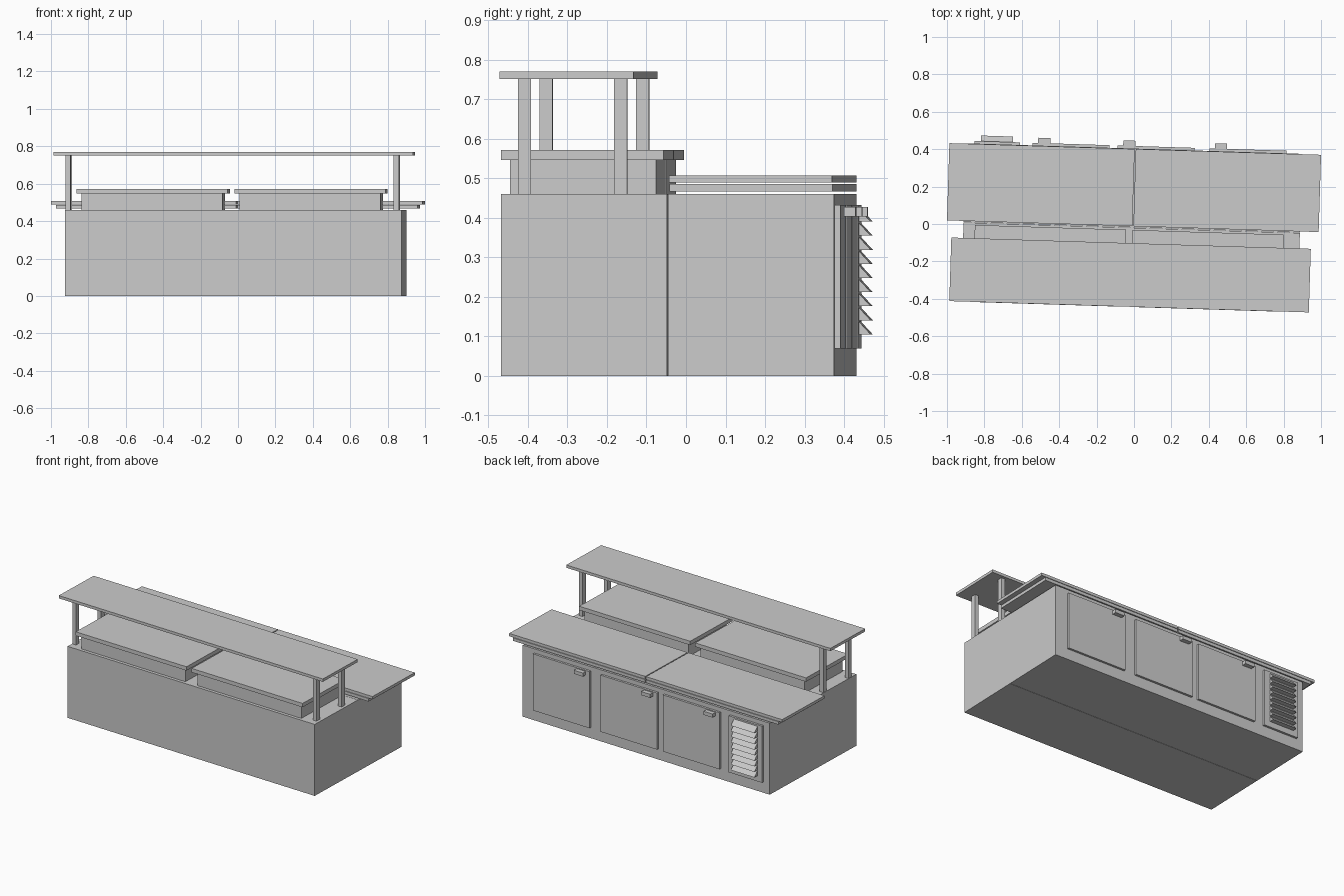
import bpy, math

if "Cube" in bpy.data.objects:
    bpy.data.objects.remove(bpy.data.objects["Cube"])

TURN = -0.0314  # whole unit sits slightly rotated about z


def prism(name, profile, u0, u1):
    """Extrude a (y, z) profile along local x, then turn it with the unit."""
    n = len(profile)
    verts = [(u, y, z) for u in (u0, u1) for y, z in profile]
    faces = [tuple(reversed(range(n))), tuple(range(n, 2 * n))]
    faces += [(i, (i + 1) % n, n + (i + 1) % n, n + i) for i in range(n)]
    me = bpy.data.meshes.new(name)
    me.from_pydata(verts, [], faces)
    me.update()
    ob = bpy.data.objects.new(name, me)
    ob.rotation_euler.z = TURN
    bpy.context.collection.objects.link(ob)
    return ob


def box(name, u0, u1, v0, v1, z0, z1):
    return prism(name, [(v0, z0), (v1, z0), (v1, z1), (v0, z1)], u0, u1)


# Cabinet bodies, front and back halves
box("front_cabinet", -0.911, 0.888, -0.441, -0.020, 0, 0.46)
box("back_cabinet", -0.911, 0.888, -0.018, 0.403, 0, 0.46)

# Worktop boards at the back, each with a thinner backing board
for side, a, b in (("left", -1.0, -0.009), ("right", -0.003, 0.988)):
    box(side + "_worktop", a, b, -0.012, 0.401, 0.489, 0.507)
    a2, b2 = (a + 0.028, b) if side == "left" else (a, b - 0.028)
    box(side + "_worktop_backing", a2, b2, -0.012, 0.401, 0.467, 0.486)

# Raised bins with overhanging lids at the front
for side, a, b in (("left", -0.850, -0.043), ("right", -0.006, 0.802)):
    box(side + "_bin", a + 0.026, b - 0.026, -0.421, -0.051, 0.46, 0.547)
    box(side + "_bin_lid", a, b, -0.444, -0.032, 0.547, 0.572)

# Overshelf and its posts
box("overshelf", -0.974, 0.949, -0.443, -0.103, 0.752, 0.77)
for u in (-0.896, 0.857):
    for v in (-0.382, -0.138):
        box("shelf_post", u - 0.013, u + 0.013, v - 0.0165, v + 0.0165, 0.46, 0.752)

# Doors with pull handles on the back
for u in (-0.555, -0.100, 0.390):
    box("door", u, u + 0.412, 0.403, 0.417, 0.069, 0.433)
    box("door_handle", u + 0.029, u + 0.094, 0.417, 0.445, 0.404, 0.427)

# Vent panel with louvre slats
box("vent_panel", -0.865, -0.622, 0.403, 0.417, 0.069, 0.433)
for i in range(9):
    z = 0.105 + i * 0.0357
    prism("vent_slat", [(0.417, z), (0.447, z), (0.417, z + 0.0325)], -0.832, -0.661)
